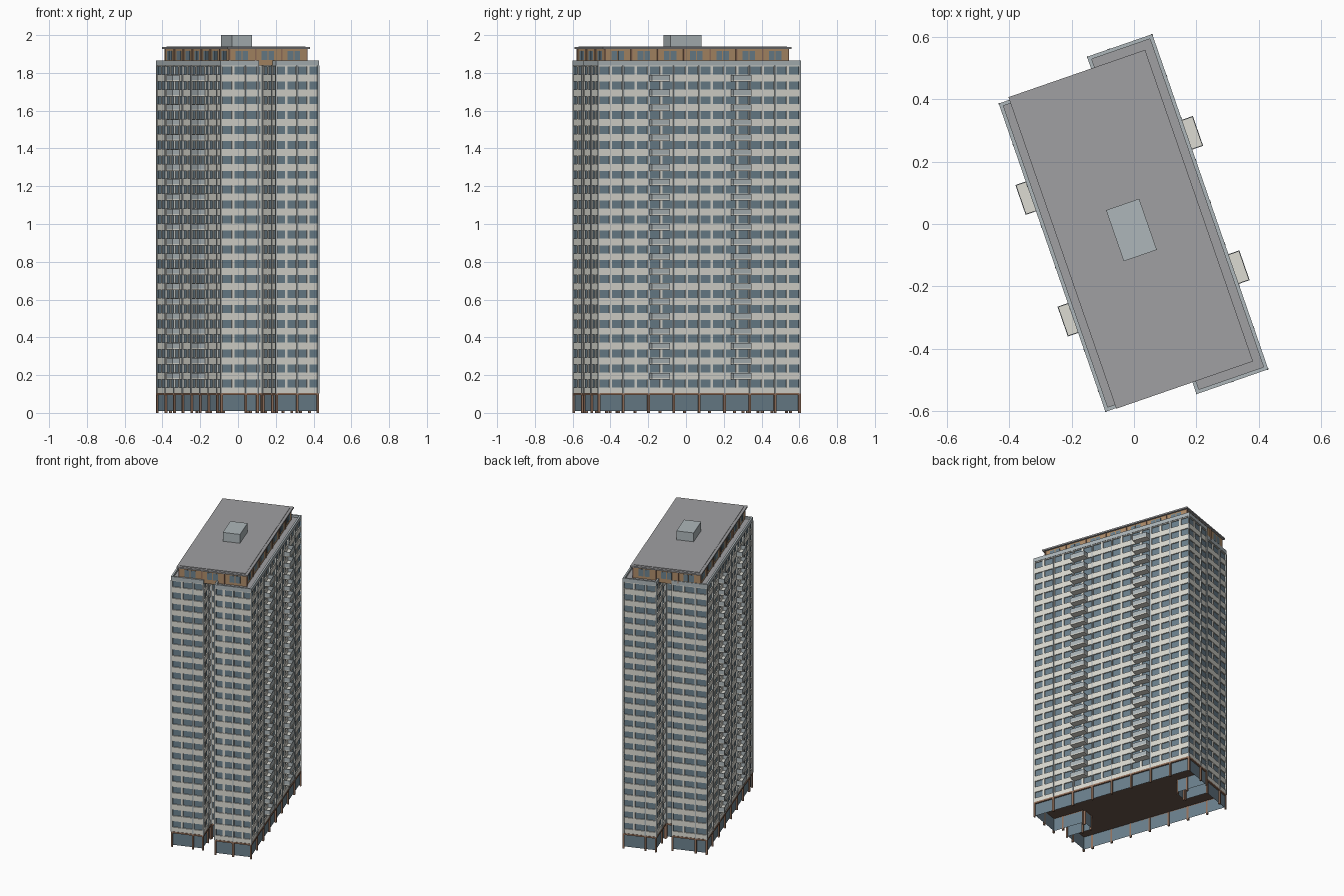
import bpy, bmesh, math
from mathutils import Matrix, Vector

if "Cube" in bpy.data.objects:
    bpy.data.objects.remove(bpy.data.objects["Cube"])

TURN = Matrix.Rotation(math.radians(19.1), 4, 'Z')
BASE, STEP, FLOORS = 0.103, 0.0789, 22
TOP = BASE + STEP * FLOORS

# Building footprint with a notch in each short end (counter-clockwise)
FOOT = [(-.283, -.538), (-.07, -.538), (-.07, -.36), (.011, -.36), (.011, -.58), (.254, -.58),
        (.254, .555), (.033, .555), (.033, .34), (-.05, .34), (-.05, .506), (-.283, .506)]
PENT = [(-.234, -.527), (.203, -.527), (.203, .502), (-.234, .502)]


def material(name, r, g, b):
    m = bpy.data.materials.new(name)
    m.diffuse_color = (r, g, b, 1)
    m.use_nodes = True
    m.node_tree.nodes["Principled BSDF"].inputs["Base Color"].default_value = m.diffuse_color
    return m


PANEL = material("pale_panel", .72, .71, .65)
FIN = material("blue_grey", .42, .47, .49)
GLASS = material("dark_glass", .15, .22, .27)
BROWN = material("brown_metal", .30, .17, .11)
WOOD = material("wood", .42, .26, .14)
ROOF = material("roof_grey", .35, .35, .36)
DARK = material("soffit", .14, .09, .07)


def finish(name, bm, mat):
    me = bpy.data.meshes.new(name)
    bmesh.ops.transform(bm, matrix=TURN, verts=bm.verts)
    bm.to_mesh(me)
    bm.free()
    me.materials.append(mat)
    bpy.context.collection.objects.link(bpy.data.objects.new(name, me))


def edges(poly):
    # start point, direction, outward normal and length of each side
    for i, p in enumerate(poly):
        a, b = Vector((*p, 0)), Vector((*poly[(i + 1) % len(poly)], 0))
        t = (b - a).normalized()
        yield a, t, Vector((t.y, -t.x, 0)), (b - a).length


def block(bm, e, s0, s1, d0, d1, z0, z1):
    # box placed along a side: s along it, d outward
    a, t, n, _ = e
    v = [bm.verts.new(a + t * s + n * d + Vector((0, 0, z)))
         for z in (z0, z1) for s, d in ((s0, d1), (s1, d1), (s1, d0), (s0, d0))]
    for f in ((3, 2, 1, 0), (4, 5, 6, 7), (0, 1, 5, 4), (1, 2, 6, 5), (2, 3, 7, 6), (3, 0, 4, 7)):
        bm.faces.new([v[i] for i in f])


def sheet(bm, e, d, z0, z1):
    a, t, n, L = e
    bm.faces.new([bm.verts.new(a + t * s + n * d + Vector((0, 0, z)))
                  for s, z in ((0, z0), (L, z0), (L, z1), (0, z1))])


def box(name, x0, x1, y0, y1, z0, z1, mat):
    bm = bmesh.new()
    e = (Vector((x0, y0, 0)), Vector((1, 0, 0)), Vector((0, -1, 0)), 0)
    block(bm, e, 0, x1 - x0, y0 - y1, 0, z0, z1)
    finish(name, bm, mat)


def flat(name, poly, z, mat):
    bm = bmesh.new()
    bm.faces.new([bm.verts.new((x, y, z)) for x, y in poly])
    finish(name, bm, mat)


panels, fins, glass, trim, shop, parapet = (bmesh.new() for _ in range(6))
for e in edges(FOOT):
    L = e[3]
    n = max(1, round(L / .069))
    bay = L / n
    sheet(glass, e, -.010, BASE, TOP)
    # Spandrel bands
    for f in range(FLOORS):
        z = BASE + f * STEP
        block(panels, e, 0, L, -.010, -.003, z, z + .032)
        block(panels, e, 0, L, -.010, -.003, z + .074, z + STEP)
    # Piers, with a projecting fin on every second one
    for i in range(n + 1):
        s = i * bay
        s0, s1 = max(0, s - .007), min(L, s + .007)
        block(panels, e, s0, s1, -.010, -.004, BASE, TOP)
        if i % 2 == 0 or i == n:
            block(fins, e, max(0, s - .004), min(L, s + .004), -.009, .001, BASE, TOP)
            block(trim, e, max(0, s - .006), min(L, s + .006), -.012, 0, 0, BASE)
    # Ground floor glazing, brown band, and roof parapet
    sheet(shop, e, -.010, .01, BASE)
    block(trim, e, 0, L, -.010, 0, BASE - .009, BASE + .002)
    block(parapet, e, 0, L, -.012, 0, TOP, 1.865)
finish("facade_panels", panels, PANEL)
finish("facade_fins", fins, FIN)
finish("window_glass", glass, GLASS)
finish("ground_columns", trim, BROWN)
finish("ground_glazing", shop, GLASS)
finish("parapet", parapet, FIN)
flat("ground_soffit", FOOT[::-1], BASE - .004, DARK)
flat("main_roof", FOOT, TOP + .012, ROOF)

# Balconies: two stacks on each long side
slabs, rails = bmesh.new(), bmesh.new()
sides = list(edges(FOOT))
for e, out, starts in ((sides[5], .037, (.289, .744)), (sides[11], .035, (.264, .676))):
    for s in starts:
        for f in range(1, FLOORS):
            z = BASE + f * STEP
            block(slabs, e, s, s + .101, -.004, out, z - .005, z + .003)
            block(rails, e, s, s + .101, out - .003, out, z + .003, z + .030)
            for q in (s, s + .098):
                block(rails, e, q, q + .003, -.004, out - .003, z + .003, z + .030)
finish("balcony_slabs", slabs, PANEL)
finish("balcony_rails", rails, FIN)

# Set-back top storey with windows and posts
box("penthouse_walls", -.234, .203, -.527, .502, TOP, 1.926, WOOD)
wins, posts = bmesh.new(), bmesh.new()
for e in edges(PENT):
    n = round(e[3] / .145)
    for i in range(n):
        c = (i + .5) * e[3] / n
        for o in (-.019, .019):
            block(wins, e, c + o - .016, c + o + .016, -.001, .002, 1.868, 1.916)
        q = i * e[3] / n
        block(posts, e, q, q + .008, -.001, .005, TOP + .012, 1.926)
finish("penthouse_windows", wins, GLASS)
finish("penthouse_posts", posts, BROWN)

# Top roof and plant room
box("roof_slab", -.247, .216, -.540, .515, 1.926, 1.936, ROOF)
box("roof_deck", -.229, .198, -.522, .497, 1.936, 1.939, ROOF)
box("plant_room", -.070, .042, -.102, .071, 1.939, 2.0, FIN)
